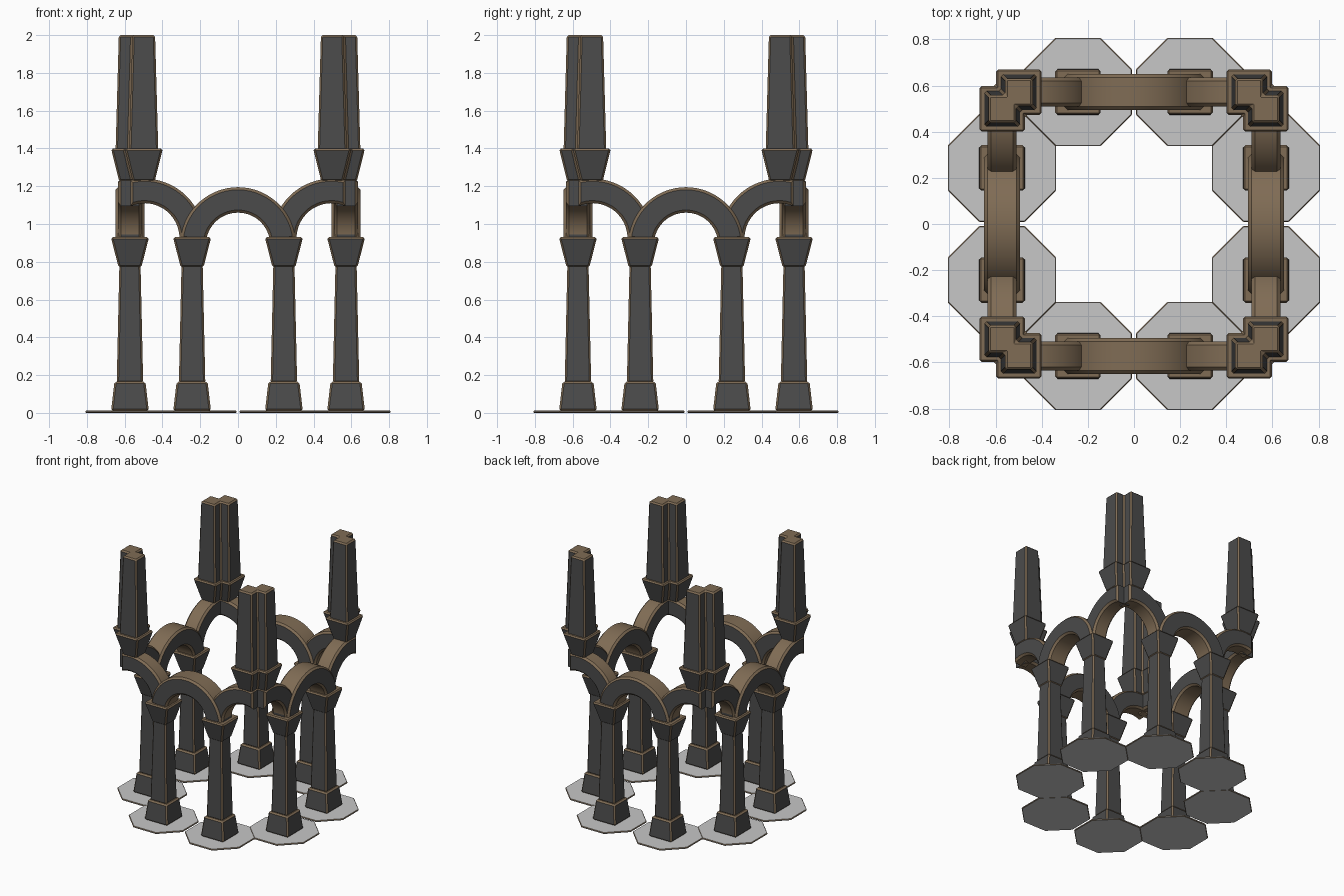
import bpy, bmesh, math
from mathutils import Matrix, Vector

if "Cube" in bpy.data.objects:
    bpy.data.objects.remove(bpy.data.objects["Cube"])


def material(name, rgb):
    m = bpy.data.materials.new(name)
    m.diffuse_color = (*rgb, 1)
    m.use_nodes = True
    m.node_tree.nodes["Principled BSDF"].inputs["Base Color"].default_value = m.diffuse_color
    return m


STONE = material("dark stone", (0.07, 0.07, 0.07))
TRIM = material("brown trim", (0.215, 0.15, 0.09))
PLATE = material("pale ground plate", (0.57, 0.57, 0.57))

ROW, COL = 0.572, 0.243       # column centre lines
CORNER, STEP = 0.535, 0.036   # corner pillar centre and half step


def square(w):
    return [(-w, -w), (w, -w), (w, w), (-w, w)]


def double_square(w):
    # union of two squares shifted along a diagonal
    d = STEP
    return [(d - w, -d - w), (d + w, -d - w), (d + w, w - d), (w - d, w - d),
            (w - d, w + d), (-d - w, w + d), (-d - w, d - w), (d - w, d - w)]


def octagon(w):
    r = w / math.cos(math.pi / 8)
    return [(r * math.cos(math.pi / 8 + k * math.pi / 4),
             r * math.sin(math.pi / 8 + k * math.pi / 4)) for k in range(8)]


def finish(bm, name, turn, mats, smooth=False):
    bm.transform(Matrix.Rotation(turn, 4, 'Z'))
    me = bpy.data.meshes.new(name)
    bm.to_mesh(me)
    bm.free()
    for m in mats:
        me.materials.append(m)
    ob = bpy.data.objects.new(name, me)
    bpy.context.collection.objects.link(ob)
    if smooth:
        bpy.ops.object.select_all(action='DESELECT')
        ob.select_set(True)
        bpy.context.view_layer.objects.active = ob
        bpy.ops.object.shade_smooth_by_angle(angle=math.radians(30))


def prism(bm_rings):
    # closed solid between two matching loops of points
    bm = bmesh.new()
    a, b = [[bm.verts.new(p) for p in ring] for ring in bm_rings]
    n = len(a)
    caps = [bm.faces.new(a[::-1]), bm.faces.new(b)]
    for i in range(n):
        j = (i + 1) % n
        bm.faces.new((a[i], a[j], b[j], b[i]))
    bmesh.ops.recalc_face_normals(bm, faces=bm.faces)
    return bm, caps


def block(name, section, x, y, z0, w0, z1, w1, turn, bevel=0.01, mats=(STONE, TRIM), caps_trim=True):
    # tapered block with brown chamfered edges
    bm, caps = prism([[(x + p, y + q, z) for p, q in section(w)]
                      for z, w in ((z0, w0), (z1, w1))])
    if caps_trim:
        for f in caps:
            f.material_index = 1
    bmesh.ops.bevel(bm, geom=bm.edges[:], offset=bevel, segments=1,
                    affect='EDGES', profile=0.5, material=1)
    finish(bm, name, turn, mats)


def arch(name, outer, inner, y, half, turn, swap=False):
    # profile in the xz plane, thickened along y; rims chamfered in brown
    prof = outer + inner[::-1]
    bm, caps = prism([[(p, y + s * half, q) for p, q in prof] for s in (-1, 1)])
    rims = list({e for f in caps for e in f.edges})
    bmesh.ops.bevel(bm, geom=rims, offset=0.014, segments=1,
                    affect='EDGES', profile=0.5, material=1)
    bm.normal_update()
    for f in bm.faces:
        end = swap and f.normal.x < -0.99
        f.material_index = 0 if abs(f.normal.y) > 0.99 or end else 1
    if swap:
        # mirror across the diagonal for the other side of the corner
        if swap == 2:
            bm.transform(Matrix(((0, 1, 0, 0), (1, 0, 0, 0), (0, 0, 1, 0), (0, 0, 0, 1))))
            bmesh.ops.reverse_faces(bm, faces=bm.faces[:])
    finish(bm, name, turn, (STONE, TRIM), smooth=True)


def arc(cx, cz, r, a0, a1, n):
    return [(cx + r * math.cos(a0 + (a1 - a0) * i / n),
             cz + r * math.sin(a0 + (a1 - a0) * i / n)) for i in range(n + 1)]


for k in range(4):
    t = k * math.pi / 2
    # two columns on each side
    for tag, x in (("left", -COL), ("right", COL)):
        nm = f"{tag}_column_{k + 1}"
        block(nm + "_ground_plate", octagon, x, -ROW, 0.0, 0.235, 0.012, 0.235, t,
              0.004, (PLATE, TRIM), False)
        block(nm + "_base", square, x, -ROW, 0.01, 0.1, 0.165, 0.082, t)
        block(nm + "_shaft", square, x, -ROW, 0.16, 0.07, 0.785, 0.056, t)
        block(nm + "_capital", square, x, -ROW, 0.77, 0.06, 0.93, 0.101, t)

    # round arch between the two columns
    a = math.radians(6)
    arch(f"side_arch_{k + 1}", arc(0, 0.89, 0.305, a, math.pi - a, 28),
         arc(0, 0.89, 0.17, a, math.pi - a, 28), -ROW, 0.077, t)

    # pair of half arches meeting under the corner pillar
    cx, past = -0.495, 0.075
    outer = arc(cx, 0.925, 0.315, 0, math.pi / 2 + math.asin(past / 0.315), 18)
    inner = arc(cx, 0.925, 0.185, 0, math.pi / 2 + math.asin(past / 0.185), 18)
    arch(f"corner_arch_a_{k + 1}", outer, inner, -ROW, 0.062, t, 1)
    arch(f"corner_arch_b_{k + 1}", outer, inner, -ROW, 0.062, t, 2)

    # stepped corner pillar
    block(f"pillar_capital_{k + 1}", double_square, -CORNER, -CORNER, 1.225, 0.058, 1.4, 0.101, t)
    block(f"pillar_shaft_{k + 1}", double_square, -CORNER, -CORNER, 1.39, 0.077, 2.0, 0.06, t)
